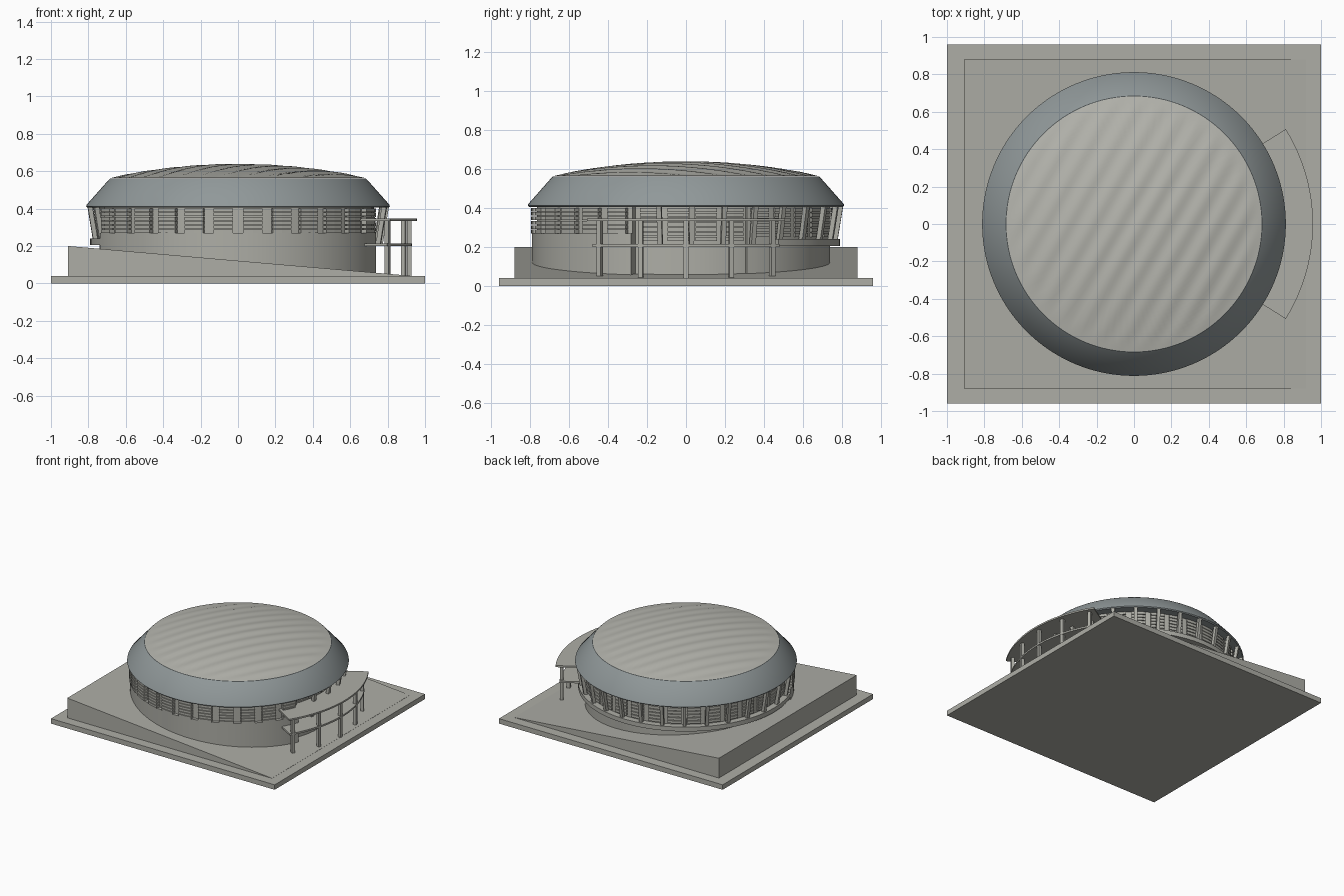
import bpy, bmesh, math
from mathutils import Vector, Matrix

if "Cube" in bpy.data.objects:
    bpy.data.objects.remove(bpy.data.objects["Cube"])


def material(name, rgb):
    m = bpy.data.materials.new(name)
    m.diffuse_color = (*rgb, 1)
    m.use_nodes = True
    m.node_tree.nodes["Principled BSDF"].inputs["Base Color"].default_value = m.diffuse_color
    return m


CONCRETE = material("warm_concrete", (0.42, 0.42, 0.38))
DOME = material("pale_roof", (0.46, 0.46, 0.42))
METAL = material("blue_grey_metal", (0.28, 0.315, 0.32))


def finish(name, bm, mat, smooth=True):
    bmesh.ops.recalc_face_normals(bm, faces=bm.faces)
    me = bpy.data.meshes.new(name)
    bm.to_mesh(me)
    bm.free()
    me.materials.append(mat)
    ob = bpy.data.objects.new(name, me)
    bpy.context.collection.objects.link(ob)
    if smooth:
        bpy.context.view_layer.objects.active = ob
        ob.select_set(True)
        bpy.ops.object.shade_smooth_by_angle(angle=math.radians(30))
        ob.select_set(False)
    return ob


def polar(r, deg, z):
    a = math.radians(deg)
    return Vector((r * math.cos(a), r * math.sin(a), z))


def add_sector(bm, r0, r1, z0, z1, a0, a1, step=3.0):
    """Curved block between two radii, heights and angles."""
    n = max(1, round((a1 - a0) / step))
    rows = []
    for i in range(n + 1):
        a = a0 + (a1 - a0) * i / n
        rows.append([bm.verts.new(polar(r, a, z))
                     for r, z in ((r0, z0), (r1, z0), (r1, z1), (r0, z1))])
    for p, q in zip(rows, rows[1:]):
        for k in range(4):
            bm.faces.new((p[k], q[k], q[(k + 1) % 4], p[(k + 1) % 4]))
    bm.faces.new(rows[0])
    bm.faces.new(rows[-1][::-1])


def sector(name, mat, *args):
    bm = bmesh.new()
    add_sector(bm, *args)
    return finish(name, bm, mat)


def lathe(name, profile, mat, n=128):
    bm = bmesh.new()
    rings = [[bm.verts.new(polar(r, 360 * i / n, z)) for i in range(n)] for r, z in profile]
    for p, q in zip(rings, rings[1:]):
        for i in range(n):
            j = (i + 1) % n
            bm.faces.new((p[i], p[j], q[j], q[i]))
    bm.faces.new(rings[0])
    bm.faces.new(rings[-1])
    return finish(name, bm, mat)


def add_post(bm, low, high, w, deg):
    """Square post from low to high, turned to face outwards."""
    rot = Matrix.Rotation(math.radians(deg), 3, 'Z')
    corners = [rot @ Vector((x * w / 2, y * w / 2, 0))
               for x, y in ((-1, -1), (1, -1), (1, 1), (-1, 1))]
    lo = [bm.verts.new(low + c) for c in corners]
    hi = [bm.verts.new(high + c) for c in corners]
    bm.faces.new(lo)
    bm.faces.new(hi)
    for k in range(4):
        j = (k + 1) % 4
        bm.faces.new((lo[k], lo[j], hi[j], hi[k]))


# Ground slab
bm = bmesh.new()
bmesh.ops.create_cube(bm, size=1, matrix=Matrix.Translation((0, 0, 0.02))
                      @ Matrix.Diagonal((2, 1.92, 0.04, 1)))
finish("ground_slab", bm, CONCRETE, False)

# Sloping plinth
bm = bmesh.new()
sides = [[bm.verts.new((x, y, z)) for x, z in ((-0.91, 0.03), (0.92, 0.03), (0.92, 0.041), (-0.91, 0.2))]
         for y in (-0.88, 0.88)]
for s in sides:
    bm.faces.new(s)
for k in range(4):
    j = (k + 1) % 4
    bm.faces.new((sides[0][k], sides[0][j], sides[1][j], sides[1][k]))
finish("sloping_plinth", bm, CONCRETE, False)

# Main drum, with the thicker wall at the front and the recessed entrance at the right
lathe("inner_drum", [(0.725, 0.03), (0.725, 0.41)], CONCRETE)
sector("back_wall", CONCRETE, 0.70, 0.74, 0.03, 0.41, 25, 201)
sector("front_wall", CONCRETE, 0.70, 0.79, 0.03, 0.27, -159, -21)
sector("front_upper_wall", CONCRETE, 0.70, 0.765, 0.26, 0.41, -159, -21)

# Raised walkway around the back
sector("back_walkway", CONCRETE, 0.72, 0.79, 0.205, 0.24, 37, 201)

# Stacked louvre slats
bm = bmesh.new()


def louvres(a_from, a_to, period, width, r, z0, z1, rows):
    count = int((a_to - a_from) / period)
    pitch = (z1 - z0) / rows
    for i in range(count):
        a = a_from + (a_to - a_from) * (i + 0.5) / count
        for k in range(rows):
            z = z0 + pitch * k
            add_sector(bm, r - 0.05, r, z, z + pitch * 0.8, a - width / 2, a + width / 2, 4)


louvres(-159, -21, 11, 7.5, 0.797, 0.27, 0.405, 6)
louvres(-20, 25, 11, 8.5, 0.738, 0.23, 0.405, 7)
louvres(25, 201, 11, 8, 0.752, 0.25, 0.405, 6)
finish("louvre_slats", bm, CONCRETE, False)

# Leaning columns under the roof ring
bm = bmesh.new()
for i in range(18):
    a = -10 + i * 12.2
    add_post(bm, polar(0.762, a, 0.21), polar(0.795, a, 0.412), 0.025, a)
finish("leaning_columns", bm, CONCRETE, False)

# Curved entrance balcony and canopy on slender posts
sector("entrance_balcony", CONCRETE, 0.72, 0.93, 0.2, 0.214, -31, 31)
sector("entrance_canopy", CONCRETE, 0.74, 0.957, 0.333, 0.346, -32, 32)
bm = bmesh.new()
for a in (-29, -14.7, 0, 14.7, 29):
    add_post(bm, polar(0.915, a, 0.035), polar(0.915, a, 0.335), 0.024, a)
finish("canopy_posts", bm, CONCRETE, False)

# Sloping roof ring
lathe("roof_ring", [(0.70, 0.405), (0.805, 0.405), (0.812, 0.412), (0.81, 0.42),
                    (0.692, 0.553), (0.684, 0.561), (0.66, 0.561)], METAL)

# Shallow dome with diagonal ripples
bm = bmesh.new()
N, M, R = 128, 40, 0.682
ca, sa = math.cos(math.radians(-30)), math.sin(math.radians(-30))


def roof_point(r, deg):
    p = polar(r, deg, 0)
    t = r / R
    fade = min(1, (1 - t) * 8)
    u = p.x * ca + p.y * sa
    p.z = 0.563 + 0.073 * (1 - t * t) + 0.0035 * fade * math.sin(u * 2 * math.pi / 0.115)
    return p


centre = bm.verts.new(roof_point(0, 0))
prev = None
for k in range(1, M + 1):
    ring = [bm.verts.new(roof_point(R * k / M, 360 * i / N)) for i in range(N)]
    for i in range(N):
        j = (i + 1) % N
        if prev:
            bm.faces.new((prev[i], ring[i], ring[j], prev[j]))
        else:
            bm.faces.new((centre, ring[i], ring[j]))
    prev = ring
finish("rippled_dome", bm, DOME)
